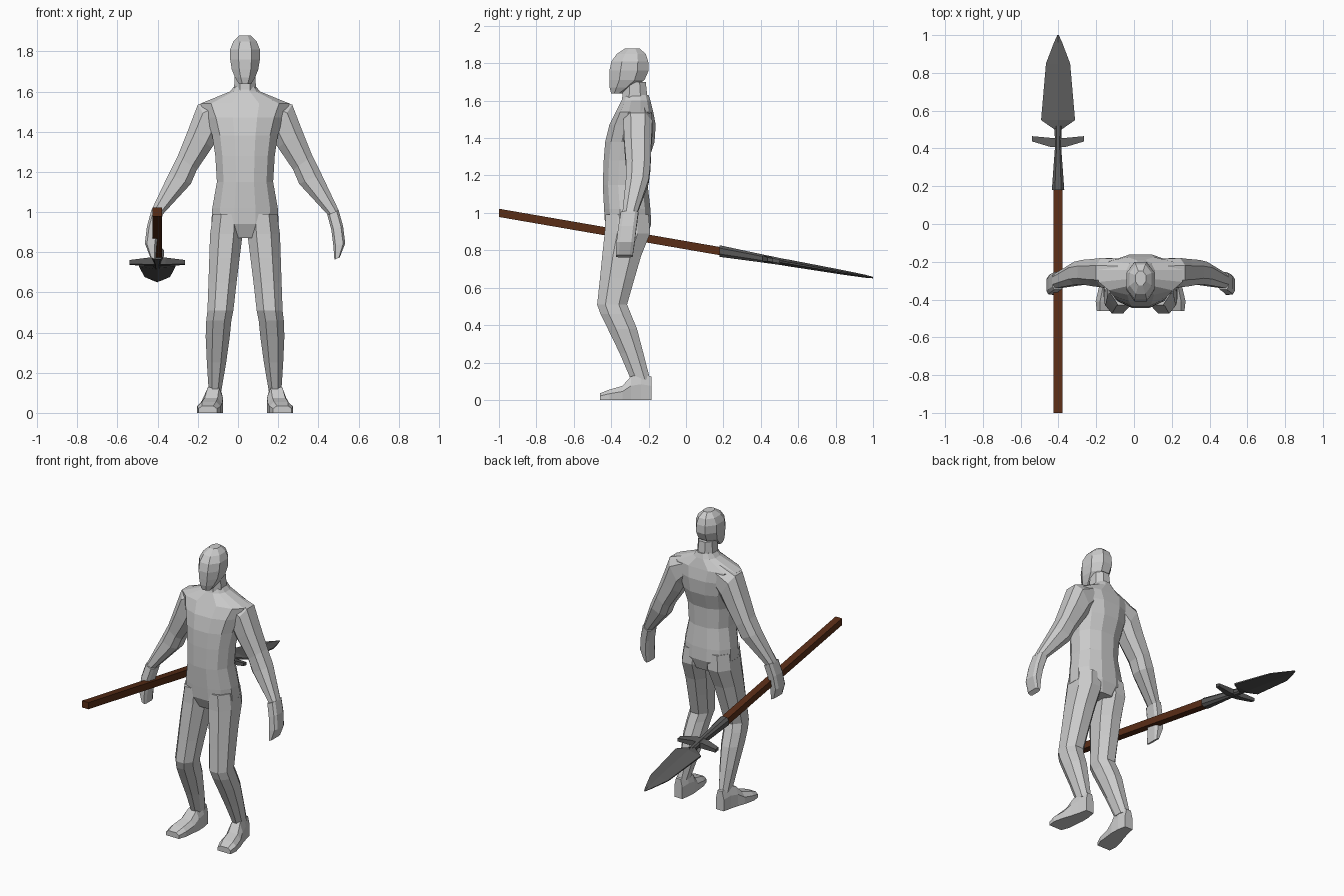
import bpy, bmesh, math

CX = 0.035  # body centre line


def material(name, rgb):
    m = bpy.data.materials.new(name)
    m.diffuse_color = (*rgb, 1)
    return m


BODY = material("pale_grey", (0.60, 0.60, 0.60))
WOOD = material("dark_wood", (0.10, 0.026, 0.008))
METAL = material("dark_metal", (0.10, 0.10, 0.10))


def loft(name, rings, mat):
    """Skin a list of equal-length point rings and cap both ends."""
    bm = bmesh.new()
    loops = [[bm.verts.new(p) for p in ring] for ring in rings]
    n = len(loops[0])
    for a, b in zip(loops, loops[1:]):
        for i in range(n):
            j = (i + 1) % n
            bm.faces.new((a[i], a[j], b[j], b[i]))
    bm.faces.new(loops[0])
    bm.faces.new(loops[-1])
    bmesh.ops.recalc_face_normals(bm, faces=bm.faces)
    me = bpy.data.meshes.new(name)
    bm.to_mesh(me)
    bm.free()
    me.materials.append(mat)
    ob = bpy.data.objects.new(name, me)
    bpy.context.collection.objects.link(ob)
    return ob


def unit(n, power=2.3, turn=0.0):
    """Rounded-square outline in the range -1..1."""
    pts = []
    for i in range(n):
        a = 2 * math.pi * (i + turn) / n
        c, s = math.cos(a), math.sin(a)
        pts.append((math.copysign(abs(c) ** (2 / power), c),
                    math.copysign(abs(s) ** (2 / power), s)))
    mx = max(abs(p[0]) for p in pts)
    my = max(abs(p[1]) for p in pts)
    return [(x / mx, y / my) for x, y in pts]


def level(z, x0, x1, yf, yb, shape):
    """Horizontal ring between two x and two y limits."""
    return [((x0 + x1) / 2 + u * (x1 - x0) / 2,
             (yf + yb) / 2 + v * (yb - yf) / 2, z) for u, v in shape]


def column(name, rows, shape):
    """Loft centred on the body line: rows of z, half width, front, back."""
    return loft(name, [level(z, CX - w, CX + w, f, b, shape)
                       for z, w, f, b in rows], BODY)


# Torso with sloping shoulders
column("torso", [
    (0.87, 0.10, -0.40, -0.21), (0.94, 0.168, -0.433, -0.186),
    (1.02, 0.163, -0.438, -0.19), (1.15, 0.140, -0.445, -0.205),
    (1.28, 0.148, -0.440, -0.20), (1.38, 0.163, -0.432, -0.168),
    (1.47, 0.190, -0.410, -0.162), (1.54, 0.222, -0.375, -0.175),
    (1.60, 0.075, -0.345, -0.19), (1.63, 0.050, -0.335, -0.20)],
    unit(12, 2.3, 0.5))

# Neck and head
column("neck", [(1.56, 0.058, -0.345, -0.20), (1.70, 0.050, -0.335, -0.215)],
       unit(8, 2.2, 0.5))
column("head", [
    (1.637, 0.030, -0.400, -0.345), (1.67, 0.050, -0.408, -0.28),
    (1.71, 0.066, -0.410, -0.222), (1.76, 0.074, -0.410, -0.200),
    (1.81, 0.074, -0.398, -0.202), (1.85, 0.058, -0.370, -0.215),
    (1.88, 0.028, -0.325, -0.25)], unit(8, 2.1, 0.5))

# Leg rows: z, inner and outer distance from centre line, front, back
LEG = [(0.99, 0.01, 0.160, -0.43, -0.20), (0.89, 0.012, 0.174, -0.435, -0.192),
       (0.77, 0.027, 0.178, -0.448, -0.24), (0.65, 0.042, 0.182, -0.460, -0.275),
       (0.51, 0.058, 0.187, -0.475, -0.315), (0.46, 0.068, 0.193, -0.458, -0.295),
       (0.38, 0.076, 0.196, -0.418, -0.262), (0.25, 0.094, 0.190, -0.355, -0.228),
       (0.11, 0.118, 0.181, -0.295, -0.192)]
# Foot rows: y, inner, outer, top
FOOT = [(-0.185, 0.122, 0.178, 0.125), (-0.24, 0.112, 0.190, 0.14),
        (-0.295, 0.110, 0.205, 0.125), (-0.34, 0.115, 0.222, 0.075),
        (-0.41, 0.122, 0.238, 0.055), (-0.46, 0.140, 0.232, 0.035)]
# Arm rows: outer x, z, inner x, z, front, back
ARM = [(0.12, 1.575, 0.11, 1.42, -0.335, -0.185),
       (0.235, 1.535, 0.135, 1.37, -0.335, -0.18),
       (0.283, 1.41, 0.165, 1.32, -0.330, -0.185),
       (0.335, 1.28, 0.240, 1.21, -0.320, -0.19),
       (0.380, 1.19, 0.270, 1.14, -0.322, -0.20),
       (0.468, 1.005, 0.413, 0.985, -0.340, -0.262)]
HAND = [(0.466, 1.01, 0.410, 0.985, -0.348, -0.255),
        (0.488, 0.93, 0.430, 0.91, -0.362, -0.265),
        (0.499, 0.845, 0.440, 0.83, -0.372, -0.275),
        (0.472, 0.775, 0.445, 0.762, -0.375, -0.285)]


def limb(name, rows, side, shape):
    """Loft whose rings tilt from an outer point to an inner point."""
    rings = []
    for xo, zo, xi, zi, f, b in rows:
        rings.append([(CX + side * ((xo + xi) / 2 + u * (xo - xi) / 2),
                       (f + b) / 2 + v * (b - f) / 2,
                       (zo + zi) / 2 + u * (zo - zi) / 2) for u, v in shape])
    return loft(name, rings, BODY)


for side, tag in ((-1, "right"), (1, "left")):
    loft(tag + "_leg", [level(z, CX + side * i, CX + side * o, f, b, unit(8, 2.2, 0.5))
                        for z, i, o, f, b in LEG], BODY)
    rings = []
    for y, i, o, t in FOOT:
        c, h = CX + side * (i + o) / 2, (o - i) / 2
        rings.append([(c - h, y, 0), (c + h, y, 0), (c + h, y, t * 0.6),
                      (c + h * 0.6, y, t), (c - h * 0.6, y, t), (c - h, y, t * 0.6)])
    loft(tag + "_foot", rings, BODY)
    limb(tag + "_arm", ARM, side, unit(8, 2.5, 0.5))
    limb(tag + "_hand", HAND, side, unit(8, 4, 0.5))


# Spear: slopes down towards its tip
SX = -0.402


def axis(y):
    return 1.0 - 0.173 * (y + 1)


def spear_part(name, rows, shape, mat):
    """Rows of y, half width, half thickness along the spear axis."""
    return loft(name, [[(SX + u * w, y, axis(y) + v * t) for u, v in shape]
                       for y, w, t in rows], mat)


SQUARE = [(-1, -1), (1, -1), (1, 1), (-1, 1)]
DIAMOND = [(-1, -0.25), (0, -1), (1, -0.25), (1, 0.25), (0, 1), (-1, 0.25)]
spear_part("spear_shaft", [(-1, 0.023, 0.022), (0.22, 0.023, 0.022)], SQUARE, WOOD)
spear_part("spear_socket", [(0.18, 0.033, 0.031), (0.40, 0.017, 0.022),
                            (0.52, 0.018, 0.018)], unit(8, 2.6, 0.5), METAL)
spear_part("spear_blade", [(0.50, 0.018, 0.018), (0.55, 0.090, 0.018),
                           (0.85, 0.064, 0.012), (0.96, 0.022, 0.008),
                           (1.0, 0.004, 0.004)], DIAMOND, METAL)

# Cross guard, swept back at the middle
guard = []
for x, y0, y1, t in ((-0.137, 0.437, 0.465, 0.010), (-0.04, 0.408, 0.456, 0.017),
                     (0.04, 0.408, 0.456, 0.017), (0.137, 0.437, 0.465, 0.010)):
    guard.append([(SX + x, y0, axis(y0) - t), (SX + x, y1, axis(y1) - t),
                  (SX + x, y1, axis(y1) + t), (SX + x, y0, axis(y0) + t)])
loft("spear_guard", guard, METAL)
